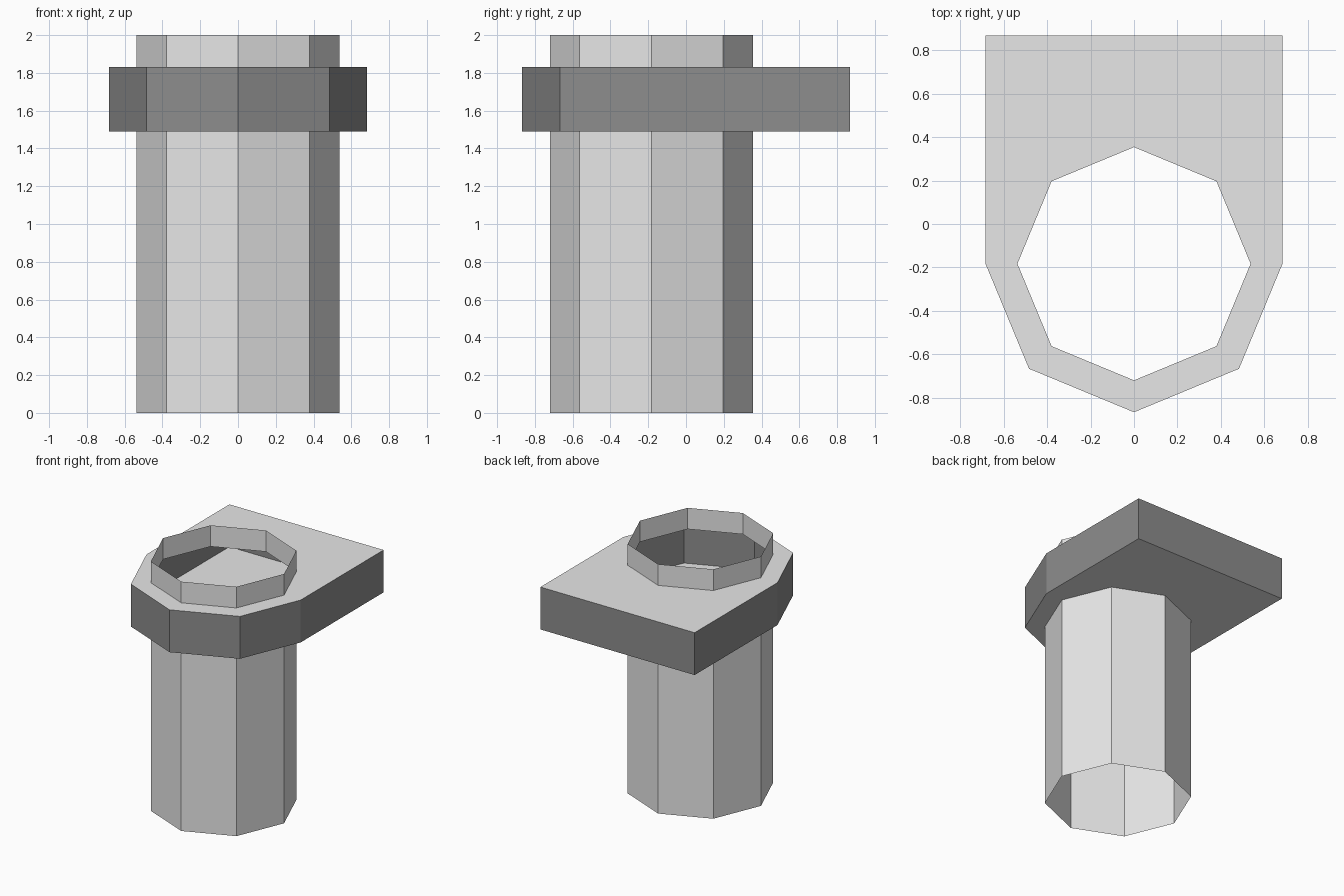
import bpy, math

if "Cube" in bpy.data.objects:
    bpy.data.objects.remove(bpy.data.objects["Cube"])

CY = -0.183               # y of the pipe axis
R_PIPE, R_COLLAR = 0.537, 0.684
Z0, Z1, TOP = 1.49, 1.83, 2.0
BACK = 0.868


def material(name, v):
    m = bpy.data.materials.new(name)
    m.diffuse_color = (v, v, v, 1)
    m.use_nodes = True
    m.node_tree.nodes["Principled BSDF"].inputs["Base Color"].default_value = m.diffuse_color
    return m


light = material("light grey", 0.80)
dark = material("dark grey", 0.27)


def add_object(name, verts, faces, mats, slots=None):
    me = bpy.data.meshes.new(name)
    me.from_pydata(verts, [], faces)
    for m in mats:
        me.materials.append(m)
    if slots:
        for p, s in zip(me.polygons, slots):
            p.material_index = s
    me.update()
    ob = bpy.data.objects.new(name, me)
    bpy.context.collection.objects.link(ob)
    return ob


def octagon(r, k):
    """Corner k of an octagon, counted from the front corner towards +x."""
    a = -math.pi / 2 + k * math.pi / 4
    return (r * math.cos(a), CY + r * math.sin(a))


def walls(points, z0, z1, start=0):
    """Outward-facing strip around a closed counter-clockwise outline."""
    n = len(points)
    verts = [(x, y, z) for z in (z0, z1) for x, y in points]
    faces = [(start + i, start + (i + 1) % n,
              start + n + (i + 1) % n, start + n + i) for i in range(n)]
    return verts, faces


# Open pipe, interrupted inside the hollow collar
ring = [octagon(R_PIPE, k) for k in range(8)]
for name, a, b in (("lower_pipe", 0, Z0), ("upper_pipe", Z1, TOP)):
    v, f = walls(ring, a, b)
    add_object(name, v, f, [light])

# Hollow collar: dark sides, light top and bottom with octagonal holes
outline = [octagon(R_COLLAR, k) for k in (-2, -1, 0, 1, 2)]
outline += [(R_COLLAR, BACK), (-R_COLLAR, BACK)]
verts, faces = walls(outline, Z0, Z1)
slots = [1] * len(faces)
half = [octagon(R_COLLAR, k) for k in (0, 1, 2)] + [(R_COLLAR, BACK), (0, BACK)]
half += [octagon(R_PIPE, k) for k in (4, 3, 2, 1, 0)]
for z, up in ((Z0, False), (Z1, True)):
    for side in (1, -1):
        s = len(verts)
        verts += [(side * x, y, z) for x, y in half]
        idx = list(range(s, s + len(half)))
        faces.append(idx if (side == 1) == up else idx[::-1])
        slots.append(0)
add_object("collar_plate", verts, faces, [light, dark], slots)
